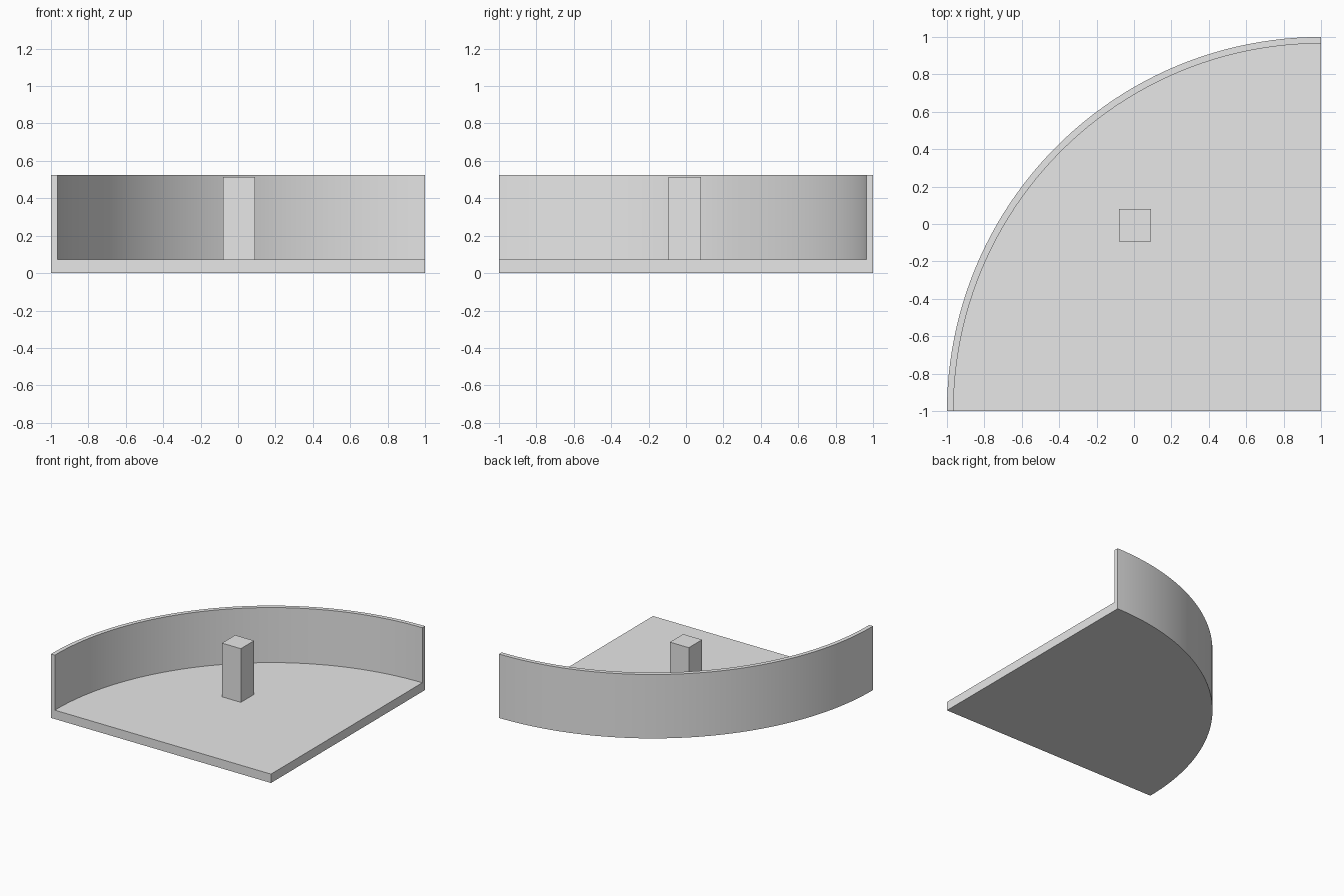
import bpy, bmesh
from math import sin, cos, pi, radians

cube = bpy.data.objects.get("Cube")
if cube:
    bpy.data.objects.remove(cube, do_unlink=True)

OUTER, INNER = 2.0, 1.965      # radii of the curved wall
FLOOR, TOP = 0.073, 0.525      # floor and wall heights
CX, CY = 1.0, -1.0             # corner that the quarter circle turns about
SEGMENTS = 48

grey = bpy.data.materials.new("light_grey")
grey.use_nodes = True
colour = (0.8, 0.8, 0.8, 1)
grey.diffuse_color = colour
grey.node_tree.nodes["Principled BSDF"].inputs["Base Color"].default_value = colour


def add_object(name, bm):
    bmesh.ops.recalc_face_normals(bm, faces=bm.faces[:])
    mesh = bpy.data.meshes.new(name)
    bm.to_mesh(mesh)
    bm.free()
    mesh.materials.append(grey)
    obj = bpy.data.objects.new(name, mesh)
    bpy.context.collection.objects.link(obj)
    return obj


# Quarter-round tray: an open L section swept about the corner
bm = bmesh.new()


def arc(radius, z):
    angles = [pi / 2 * (1 + i / SEGMENTS) for i in range(SEGMENTS + 1)]
    return [bm.verts.new((CX + radius * cos(a), CY + radius * sin(a), z)) for a in angles]


rows = [arc(OUTER, 0), arc(OUTER, TOP), arc(INNER, TOP), arc(INNER, FLOOR)]
for a, b in zip(rows, rows[1:]):
    for i in range(SEGMENTS):
        bm.faces.new((a[i], a[i + 1], b[i + 1], b[i]))

# Underside, floor and the two straight open sides
low = bm.verts.new((CX, CY, 0))
high = bm.verts.new((CX, CY, FLOOR))
bm.faces.new([low] + rows[0])
bm.faces.new([high] + rows[3])
for end in (0, -1):
    bm.faces.new([low] + [row[end] for row in rows] + [high])
tray = add_object("quarter_round_tray", bm)

bpy.ops.object.select_all(action="DESELECT")
tray.select_set(True)
bpy.context.view_layer.objects.active = tray
bpy.ops.object.shade_smooth_by_angle(angle=radians(30))

# Square post standing on the floor
bm = bmesh.new()
bmesh.ops.create_cube(bm, size=1)
bmesh.ops.scale(bm, vec=(0.172, 0.172, 0.514 - FLOOR), verts=bm.verts)
bmesh.ops.translate(bm, vec=(0.005, -0.007, (0.514 + FLOOR) / 2), verts=bm.verts)
add_object("square_post", bm)
